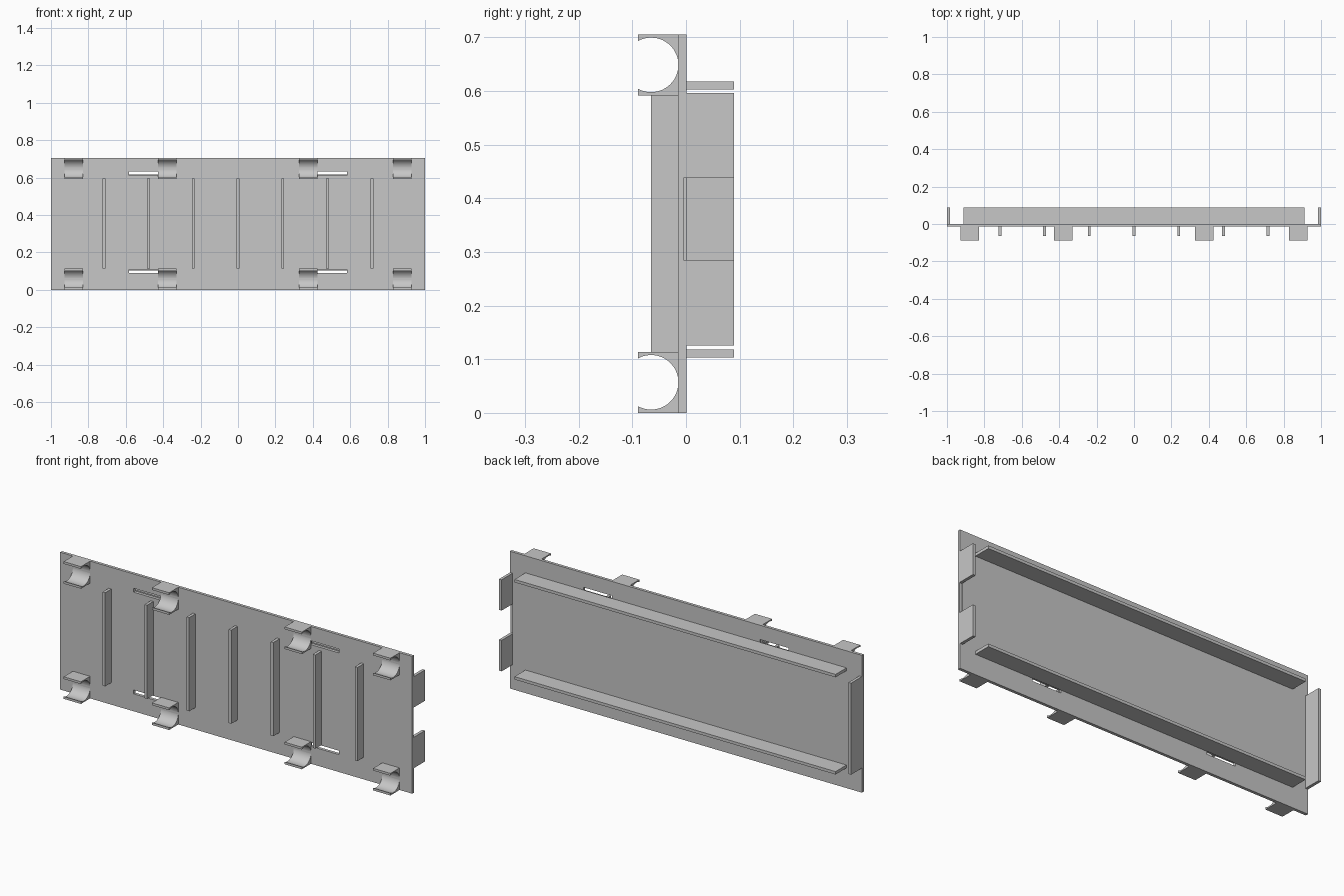
import bpy, bmesh, math
from mathutils import Vector

cube = bpy.data.objects.get("Cube")
if cube:
    bpy.data.objects.remove(cube, do_unlink=True)

grey = bpy.data.materials.new("light_grey")
grey.use_nodes = True
GREY = (0.57, 0.57, 0.57, 1)
grey.diffuse_color = GREY
grey.node_tree.nodes["Principled BSDF"].inputs["Base Color"].default_value = GREY


def add_object(name, bm):
    bmesh.ops.recalc_face_normals(bm, faces=bm.faces)
    mesh = bpy.data.meshes.new(name)
    bm.to_mesh(mesh)
    bm.free()
    mesh.materials.append(grey)
    obj = bpy.data.objects.new(name, mesh)
    bpy.context.collection.objects.link(obj)
    return obj


def boxes(name, spans):
    """One object from boxes given as (x range, y range, z range)."""
    bm = bmesh.new()
    for span in spans:
        low, high = Vector(s[0] for s in span), Vector(s[1] for s in span)
        verts = bmesh.ops.create_cube(bm, size=1)["verts"]
        bmesh.ops.scale(bm, vec=high - low, verts=verts)
        bmesh.ops.translate(bm, vec=(low + high) / 2, verts=verts)
    return add_object(name, bm)


def select_only(obj):
    bpy.ops.object.select_all(action="DESELECT")
    obj.select_set(True)
    bpy.context.view_layer.objects.active = obj


FRONT, REAR, BACK, HEIGHT = -0.0145, 0.0005, 0.089, 0.705
WALL = 0.015
GAP = (0.285, 0.438)
WALL_Z = (0.126, 0.596)

# Main plate with four slots and a shallow notch between the left tabs
plate = boxes("plate", [((-1, 1), (FRONT, REAR), (0, HEIGHT))])
cuts = [((1 - WALL, 1.1), (-0.005, 0.1), GAP)]
for z in ((0.0895, 0.1095), (0.6115, 0.6315)):
    for x in ((-0.583, -0.42), (0.42, 0.583)):
        cuts.append((x, (-0.05, 0.05), z))
cutter = boxes("slot_cutter", cuts)
cutter.hide_render = True
mod = plate.modifiers.new("slots", "BOOLEAN")
mod.operation = "DIFFERENCE"
mod.solver = "EXACT"
mod.object = cutter
select_only(plate)
bpy.ops.object.modifier_apply(modifier=mod.name)
bpy.data.objects.remove(cutter, do_unlink=True)

# Long rails on the back
for name, z in (("lower_rail", 0.1035), ("upper_rail", 0.6025)):
    boxes(name, [((-0.912, 0.912), (REAR, BACK), (z, z + WALL))])

# End walls: full length on the right, two tabs on the left
boxes("right_end_wall", [((-1, WALL - 1), (REAR, BACK), WALL_Z)])
for name, z in (("left_lower_tab", (WALL_Z[0], GAP[0])), ("left_upper_tab", (GAP[1], WALL_Z[1]))):
    boxes(name, [((1 - WALL, 1), (REAR, BACK), z)])

# Vertical ribs on the front
for i in range(-3, 4):
    x = i * 0.239
    boxes(f"front_rib_{i + 4}", [((x - WALL / 2, x + WALL / 2), (-0.065, FRONT), (0.113, 0.594))])


# Open round clips on the front
def clip(name, x, base):
    radius, cy, cz, tip, size = 0.0508, -0.065, 0.057, -0.089, 0.1135
    limit = math.acos((tip - cy) / radius)
    steps = 40
    profile = [(tip, size), (-0.01, size), (-0.01, 0), (tip, 0)]
    for i in range(steps + 1):
        a = -limit + 2 * limit * i / steps
        profile.append((cy + radius * math.cos(a), cz + radius * math.sin(a)))
    bm = bmesh.new()
    face = bm.faces.new([bm.verts.new((x - 0.049, y, base + z)) for y, z in profile])
    side = bmesh.ops.extrude_face_region(bm, geom=[face])["geom"]
    verts = [v for v in side if isinstance(v, bmesh.types.BMVert)]
    bmesh.ops.translate(bm, vec=(0.098, 0, 0), verts=verts)
    obj = add_object(name, bm)
    select_only(obj)
    bpy.ops.object.shade_smooth_by_angle(angle=math.radians(25))


for i, x in enumerate((-0.879, -0.378, 0.376, 0.879)):
    clip(f"lower_clip_{i + 1}", x, 0)
    clip(f"upper_clip_{i + 1}", x, HEIGHT - 0.1135)
